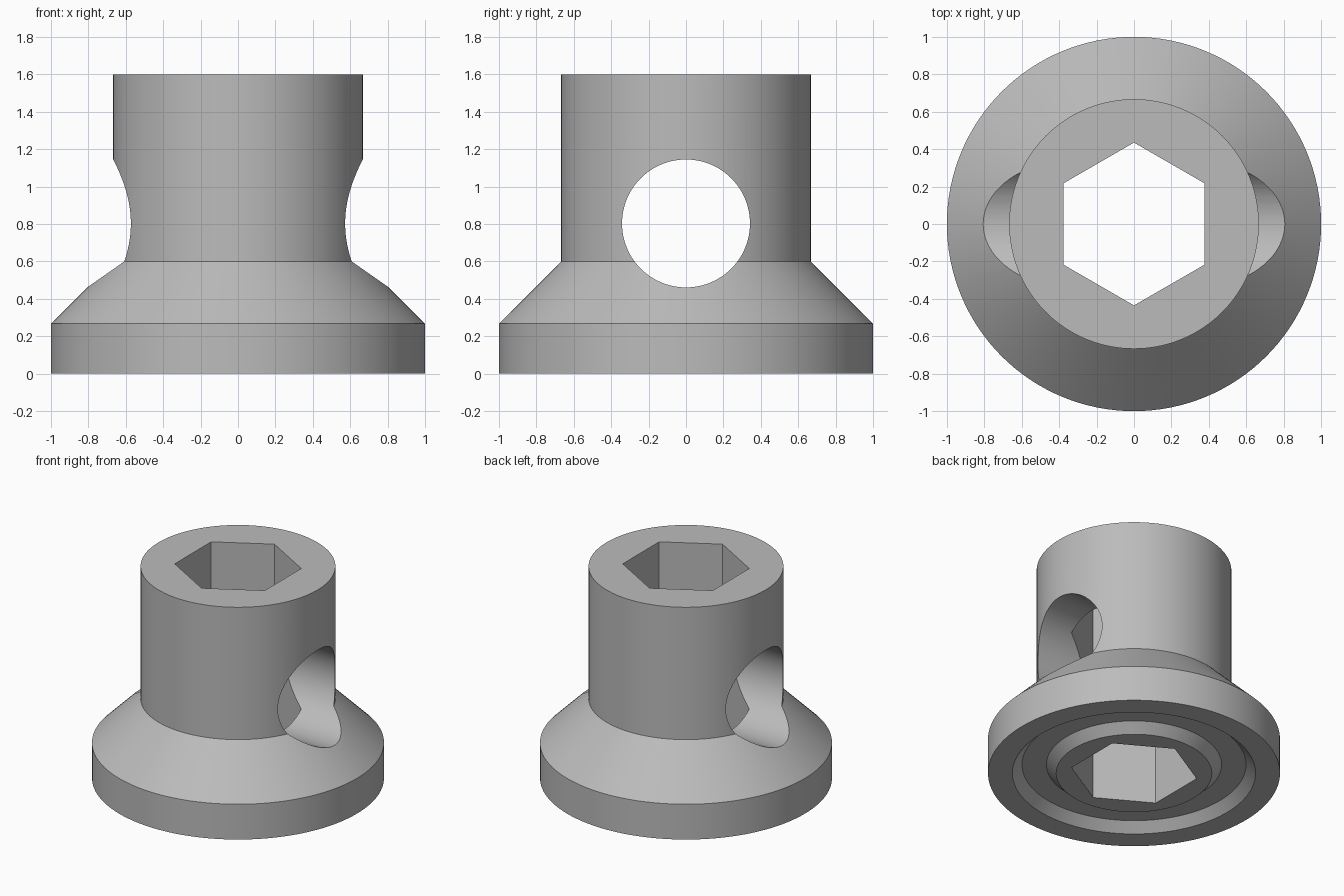
import bpy, bmesh, math

cube = bpy.data.objects.get("Cube")
if cube:
    bpy.data.objects.remove(cube, do_unlink=True)

SEGMENTS = 128

# Plain grey material
grey = bpy.data.materials.new("plain grey")
grey.use_nodes = True
colour = (0.5, 0.5, 0.5, 1)
grey.diffuse_color = colour
grey.node_tree.nodes["Principled BSDF"].inputs["Base Color"].default_value = colour


def lathe(name, profile):
    """Revolve an (r, z) outline around the z axis into a closed solid."""
    bm = bmesh.new()
    verts = [bm.verts.new((r, 0, z)) for r, z in profile]
    edges = [bm.edges.new(pair) for pair in zip(verts, verts[1:])]
    bmesh.ops.spin(bm, geom=verts + edges, cent=(0, 0, 0), axis=(0, 0, 1),
                   angle=math.tau, steps=SEGMENTS)
    bmesh.ops.remove_doubles(bm, verts=bm.verts, dist=0.0001)
    bmesh.ops.recalc_face_normals(bm, faces=bm.faces)
    mesh = bpy.data.meshes.new(name)
    bm.to_mesh(mesh)
    bm.free()
    obj = bpy.data.objects.new(name, mesh)
    bpy.context.collection.objects.link(obj)
    obj.data.materials.append(grey)
    return obj


def cut_prism(target, sides, radius, location, rotation):
    """Drill a long straight prism through the target."""
    bpy.ops.mesh.primitive_cylinder_add(vertices=sides, radius=radius, depth=4,
                                        location=location, rotation=rotation)
    cutter = bpy.context.object
    cutter.hide_render = True
    cutter.data.materials.append(grey)
    mod = target.modifiers.new("hole", "BOOLEAN")
    mod.operation = "DIFFERENCE"
    mod.solver = "EXACT"
    mod.object = cutter
    bpy.ops.object.select_all(action="DESELECT")
    bpy.context.view_layer.objects.active = target
    target.select_set(True)
    bpy.ops.object.modifier_apply(modifier=mod.name)
    bpy.data.objects.remove(cutter, do_unlink=True)


# Flanged body: underside with a bevelled ring groove, rim, cone, barrel
body = lathe("flanged_socket_body", [
    (0, 0), (0.533, 0), (0.6, 0.067), (0.767, 0.067), (0.833, 0),
    (1, 0), (1, 0.267), (0.667, 0.6), (0.667, 1.6), (0, 1.6)])

# Hexagonal bore with corners on the y axis
cut_prism(body, 6, 0.435, (0, 0, 0.8), (0, 0, 0))

# Round cross hole from side to side
cut_prism(body, 96, 0.342, (0, 0, 0.803), (0, math.pi / 2, 0))

bpy.ops.object.shade_smooth_by_angle(angle=math.radians(30))
